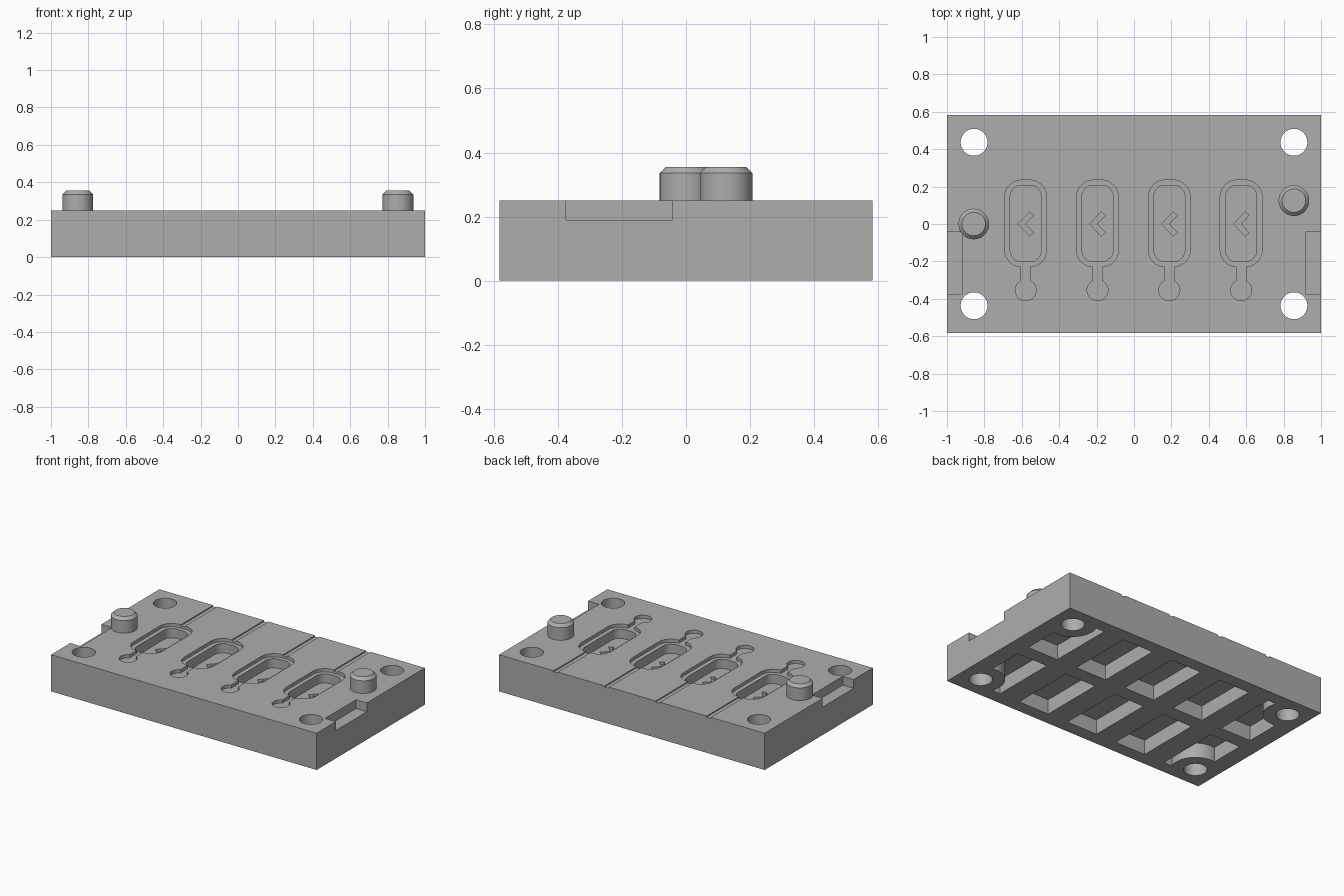
import bpy, bmesh
from math import sin, cos, pi, radians

cube = bpy.data.objects.get("Cube")
if cube:
    bpy.data.objects.remove(cube, do_unlink=True)

grey = bpy.data.materials.new("plain_grey")
grey.use_nodes = True
COLOUR = (0.42, 0.42, 0.42, 1)
grey.diffuse_color = COLOUR
grey.node_tree.nodes["Principled BSDF"].inputs["Base Color"].default_value = COLOUR

TOP = 0.25      # top surface of the plate
OVER = 0.02     # how far cutters overshoot a surface


def prism(name, outline, z0, z1):
    """Extrude a counter-clockwise outline from z0 to z1."""
    bm = bmesh.new()
    low = [bm.verts.new((x, y, z0)) for x, y in outline]
    high = [bm.verts.new((x, y, z1)) for x, y in outline]
    bm.faces.new(low[::-1])
    bm.faces.new(high)
    n = len(low)
    for i in range(n):
        j = (i + 1) % n
        bm.faces.new((low[i], low[j], high[j], high[i]))
    mesh = bpy.data.meshes.new(name)
    bm.to_mesh(mesh)
    bm.free()
    mesh.materials.append(grey)
    obj = bpy.data.objects.new(name, mesh)
    bpy.context.collection.objects.link(obj)
    return obj


def rect(x0, x1, y0, y1):
    return [(x0, y0), (x1, y0), (x1, y1), (x0, y1)]


def circle(cx, cy, r, n=48):
    return [(cx + r * cos(2 * pi * i / n), cy + r * sin(2 * pi * i / n)) for i in range(n)]


def rounded(cx, cy, hx, hy, r, n=8):
    """Rounded rectangle outline."""
    pts = []
    for k, (sx, sy) in enumerate([(1, 1), (-1, 1), (-1, -1), (1, -1)]):
        for i in range(n + 1):
            a = (k + i / n) * pi / 2
            pts.append((cx + sx * (hx - r) + r * cos(a), cy + sy * (hy - r) + r * sin(a)))
    return pts


def cut(target, cutter):
    """Subtract the cutter and throw it away."""
    cutter.hide_render = True
    mod = target.modifiers.new("cut", 'BOOLEAN')
    mod.operation = 'DIFFERENCE'
    mod.solver = 'EXACT'
    mod.object = cutter
    bpy.context.view_layer.objects.active = target
    bpy.ops.object.modifier_apply(modifier=mod.name)
    bpy.data.objects.remove(cutter, do_unlink=True)


def smooth(obj):
    bpy.ops.object.select_all(action='DESELECT')
    obj.select_set(True)
    bpy.context.view_layer.objects.active = obj
    bpy.ops.object.shade_smooth_by_angle(angle=radians(30))


def sink(outline, depth):
    """Cut an outline into the top of the plate."""
    cut(plate, prism("cutter", outline, TOP - depth, TOP + OVER))


# Main plate
plate = prism("mould_plate", rect(-1, 1, -0.582, 0.582), 0, TOP)

# Underside weight-saving recesses, leaving round bosses at the bolt holes
PITCH = 0.384
for col in range(-2, 3):
    for side in (-1, 1):
        x = col * PITCH
        y = side * 0.272
        recess = prism("recess_cutter", rect(x - 0.115, x + 0.115, y - 0.222, y + 0.222), -OVER, 0.10)
        if abs(col) == 2:
            boss = circle(col / 2 * 0.855, side * 0.437, 0.15)
            cut(recess, prism("boss_cutter", boss, -0.1, 0.2))
        cut(plate, recess)

# Corner bolt holes and side pry notches
for sx in (-1, 1):
    for sy in (-1, 1):
        cut(plate, prism("hole_cutter", circle(sx * 0.855, sy * 0.437, 0.072), -0.1, 0.4))
    x0, x1 = sorted((sx * 0.918, sx * 1.05))
    sink(rect(x0, x1, -0.375, -0.042), 0.06)

# Four cavities with rim, feed channel, sprue well, vent and arrow mark
for k in range(4):
    x = (k - 1.5) * PITCH - 0.003
    sink(rect(x - 0.016, x + 0.016, 0.15, 0.7), 0.008)
    sink(rounded(x, 0.003, 0.112, 0.232, 0.09), 0.022)
    sink(rect(x - 0.025, x + 0.025, -0.35, -0.15), 0.022)
    sink(circle(x, -0.354, 0.056, 32), 0.022)
    sink(rounded(x, 0.003, 0.083, 0.204, 0.06), 0.085)
    arrow = [(-0.042, 0), (0.021, -0.065), (0.042, -0.046), (-0.003, 0),
             (0.042, 0.046), (0.021, 0.065)]
    sink([(x + px, py) for px, py in arrow], 0.105)

smooth(plate)

# Chamfered locating pegs
for name, cx, cy in (("right_peg", -0.857, 0.0), ("left_peg", 0.855, 0.125)):
    peg = prism(name, circle(cx, cy, 0.082), TOP - 0.01, 0.355)
    bm = bmesh.new()
    bm.from_mesh(peg.data)
    rim = [e for e in bm.edges if all(v.co.z > 0.35 for v in e.verts)]
    bmesh.ops.bevel(bm, geom=rim, offset=0.019, segments=1, affect='EDGES')
    bm.to_mesh(peg.data)
    bm.free()
    smooth(peg)
